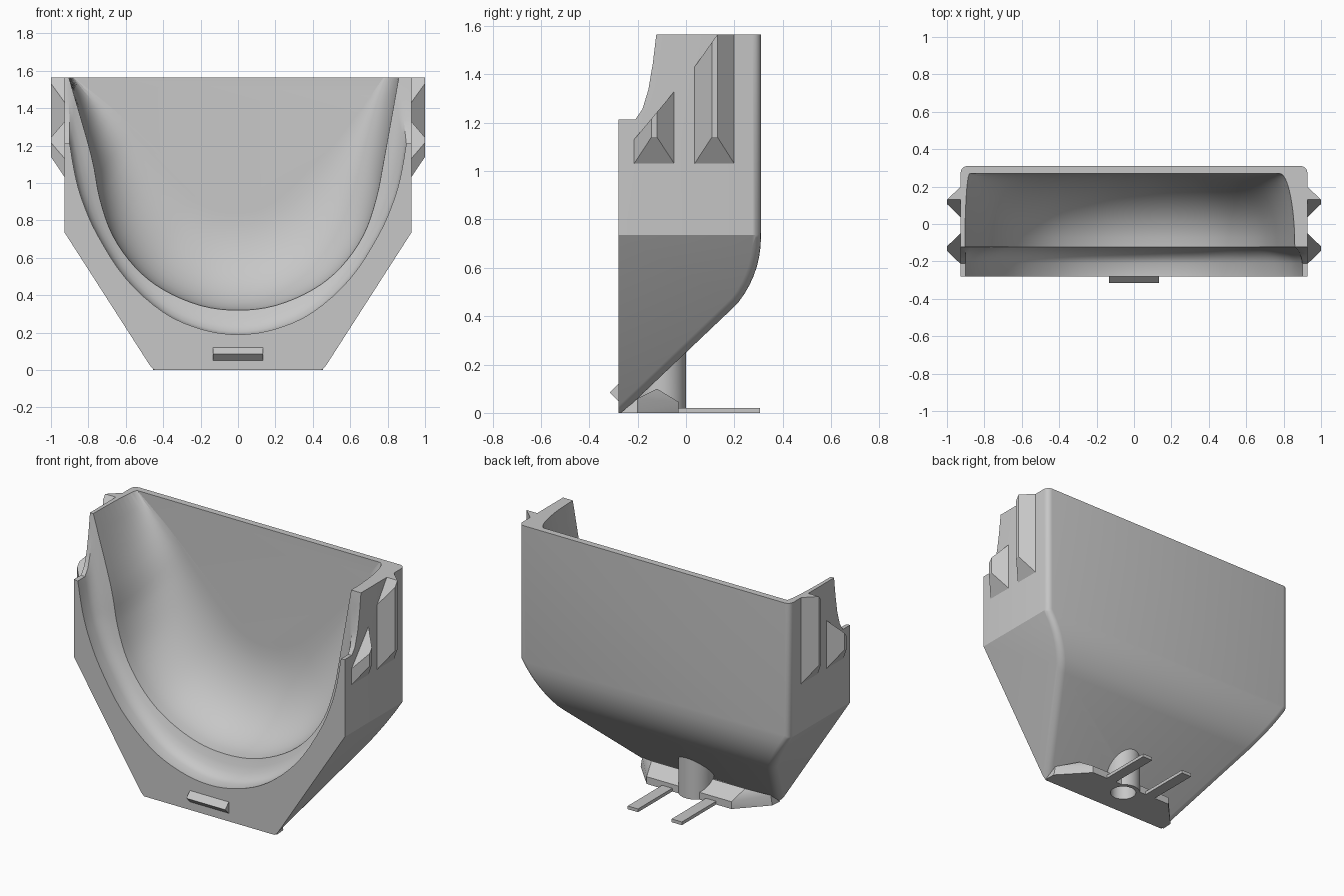
import bpy, bmesh, math
from mathutils import Vector

cube = bpy.data.objects.get("Cube")
if cube:
    bpy.data.objects.remove(cube)

grey = bpy.data.materials.new("plain grey")
grey.use_nodes = True
COLOUR = (0.57, 0.57, 0.57, 1)
grey.diffuse_color = COLOUR
grey.node_tree.nodes["Principled BSDF"].inputs["Base Color"].default_value = COLOUR

TOP, HALF, FRONT, BACK = 1.565, 0.927, -0.28, 0.31


def make(name, bm):
    bmesh.ops.recalc_face_normals(bm, faces=bm.faces)
    if bm.calc_volume(signed=True) < 0:
        bmesh.ops.reverse_faces(bm, faces=bm.faces)
    mesh = bpy.data.meshes.new(name)
    bm.to_mesh(mesh)
    bm.free()
    mesh.materials.append(grey)
    ob = bpy.data.objects.new(name, mesh)
    bpy.context.collection.objects.link(ob)
    return ob


def loft(sections):
    """Closed solid through matching loops of points."""
    bm = bmesh.new()
    rings = [[bm.verts.new(p) for p in s] for s in sections]
    n = len(rings[0])
    for a, b in zip(rings, rings[1:]):
        for i in range(n):
            j = (i + 1) % n
            bm.faces.new((a[i], a[j], b[j], b[i]))
    bm.faces.new(rings[0])
    bm.faces.new(rings[-1][::-1])
    return bm


def hull(points):
    """Closed convex solid with its flat faces merged."""
    bm = bmesh.new()
    for p in points:
        bm.verts.new(p)
    bmesh.ops.remove_doubles(bm, verts=bm.verts, dist=0.0005)
    bmesh.ops.convex_hull(bm, input=bm.verts[:])
    loose = [v for v in bm.verts if not v.link_faces]
    bmesh.ops.delete(bm, geom=loose, context="VERTS")
    bmesh.ops.dissolve_limit(bm, angle_limit=0.01, verts=bm.verts, edges=bm.edges)
    bmesh.ops.recalc_face_normals(bm, faces=bm.faces)
    return bm


def slice_off(bm, planes):
    """Remove what lies beyond each plane of a convex solid and close it."""
    for co, no in planes:
        bmesh.ops.bisect_plane(bm, geom=bm.verts[:] + bm.edges[:] + bm.faces[:],
                               clear_outer=True, plane_co=co, plane_no=no)
    points = [v.co.copy() for v in bm.verts]
    bm.free()
    return hull(points)


def volume(mesh):
    bm = bmesh.new()
    bm.from_mesh(mesh)
    v = bm.calc_volume(signed=True)
    bm.free()
    return v


def activate(ob):
    bpy.ops.object.select_all(action="DESELECT")
    ob.select_set(True)
    bpy.context.view_layer.objects.active = ob


def cut(ob, cutter):
    """Subtract the cutter, trying the next solver if nothing was removed."""
    activate(ob)
    whole = ob.data.copy()
    for solver in ("EXACT", "MANIFOLD", "FLOAT"):
        mod = ob.modifiers.new("cut", "BOOLEAN")
        mod.operation, mod.solver, mod.object = "DIFFERENCE", solver, cutter
        bpy.ops.object.modifier_apply(modifier=mod.name)
        if 0 < volume(ob.data) < volume(whole):
            break
        ob.data = whole.copy()


# Outer body: side profile with a rounded heel, sliced by the lower slants
profile = [(-0.6, TOP), (-0.6, -0.32), (0.19, 0.43)]
for k in range(1, 9):
    a = math.radians(44 * (1 - k / 8))
    profile.append((BACK - 0.43 * (1 - math.cos(a)), 0.725 - 0.43 * math.sin(a)))
profile.append((BACK, TOP))
bm = loft([[(x, y, z) for y, z in profile] for x in (-HALF, HALF)])
bm = slice_off(bm, [((s * HALF, 0, 0.735), (s * 0.735, 0, -0.472)) for s in (-1, 1)])
corners = []
for e in bm.edges:
    f, g = sorted((f.normal for f in e.link_faces), key=lambda n: abs(n.x))
    if abs(g.x) > 0.3 and abs(f.x) < 0.1 and f.y > 0.3:
        corners.append(e)
bmesh.ops.bevel(bm, geom=corners, offset=0.035, segments=4, profile=0.5,
                affect="EDGES", clamp_overlap=False)
bm = slice_off(bm, [((0, 0, 0), (0, 0, -1)), ((0, FRONT, 0), (0, -1, 0))])
body = make("scoop_body", bm)


# Bowl cutter: half outlines from the bottom centre to the rim
def smooth(points, steps=4):
    p = [Vector(q) for q in points]
    p = [Vector((-p[1].x, p[1].y))] + p + [2 * p[-1] - p[-2]]
    out = []
    for i in range(1, len(p) - 2):
        a, b, c, d = p[i - 1:i + 3]
        for k in range(steps):
            t = k / steps
            out.append(0.5 * (2 * b + (c - a) * t + (2 * a - 5 * b + 4 * c - d) * t ** 2
                              + (3 * b - a - 3 * c + d) * t ** 3))
    return out + [p[-2]]


def outline(points, ledge, widen=0.0):
    halves = []
    for side in (1, -1):
        extra = widen if side < 0 else 0
        half = smooth(points[:-1] + [(points[-1][0] + extra, points[-1][1])])
        half += [Vector((1.05, ledge)), Vector((1.05, 1.75))]
        halves.append([Vector((side * v.x, v.y)) for v in half])
    return halves[0] + halves[1][:0:-1]


lip = outline([(0, 0.19), (0.2, 0.22), (0.4, 0.31), (0.6, 0.49), (0.75, 0.72),
               (0.83, 0.9), (0.87, 1.04), (0.9, 1.21)], 1.225)
throat = outline([(0, 0.32), (0.2, 0.345), (0.4, 0.43), (0.55, 0.55), (0.67, 0.72),
                  (0.74, 0.92), (0.785, 1.15), (0.86, TOP + 0.002)], 1.58, 0.045)
rear = outline([(0, 0.84), (0.1, 0.85), (0.2, 0.9), (0.28, 0.97), (0.4, 1.09),
                (0.52, 1.22), (0.64, 1.37), (0.78, TOP + 0.002)], 1.58, 0.1)


def blend(a, b, t, y):
    return [(p.x + (q.x - p.x) * t, y, p.y + (q.y - p.y) * t) for p, q in zip(a, b)]


sections = [blend(lip, throat, t, y) for y, t in
            ((-0.4, 0), (-0.21, 0), (-0.18, 0.12), (-0.155, 0.35), (-0.137, 0.65), (-0.122, 1))]
for k in range(1, 13):
    a = math.radians(90 * k / 12)
    sections.append(blend(throat, rear, 1 - math.cos(a), -0.122 + 0.392 * math.sin(a)))
bm = loft(sections)
bmesh.ops.triangulate(bm, faces=bm.faces)
bowl = make("bowl_cutter", bm)
cut(body, bowl)

# Foot: low chamfered block reaching the sloped back
foot_corners = [(0.455, -0.27, 0), (0.45, -0.2, 0), (0.44, -0.2, 0.06), (0.32, -0.12, 0.1),
                (0.29, -0.03, 0.045), (0.29, -0.03, 0)]
foot = make("foot", hull([(s * x, y, z) for x, y, z in foot_corners for s in (-1, 1)]))


# Drain boss: round tube whose top follows the sloped back
def disc(radius, height):
    ring = []
    for k in range(40):
        a = math.tau * k / 40
        y = -0.1 + radius * math.sin(a)
        ring.append((radius * math.cos(a), y, height(y)))
    return ring


boss = make("drain_boss", loft([disc(0.1, lambda y: 0), disc(0.1, lambda y: 0.28 + 0.95 * y)]))
bore = make("bore_cutter", loft([disc(0.075, lambda y: -0.1), disc(0.075, lambda y: 0.12)]))
for part in (foot, boss, body):
    cut(part, bore)
for cutter in (bowl, bore):
    bpy.data.objects.remove(cutter)

# Two flat fingers behind the foot
for name, x in (("left_finger", 0.15), ("right_finger", -0.15)):
    make(name, loft([[(x + s * 0.035, y, z) for s, z in ((-1, 0), (1, 0), (1, 0.02), (-1, 0.02))]
                     for y in (-0.06, 0.305)]))

# Front catch
catch = [(FRONT + 0.01, 0.05), (FRONT, 0.05), (-0.315, 0.085), (FRONT, 0.12), (FRONT + 0.01, 0.12)]
make("front_catch", loft([[(x, y, z) for y, z in catch] for x in (-0.133, 0.133)]))


# Side ribs: ridged bars with a pyramid foot and a slanted top
def rib(name, side, ys, low, high, drop):
    base, ridge = side * (HALF - 0.001), side * 1.0
    plan = list(zip((base, ridge, ridge, base), ys))
    bottom = [(x, y, low + (0.11 if x == ridge else 0)) for x, y in plan]
    top = [(x, y, high) for x, y in plan]
    bm = slice_off(loft([bottom, top]),
                   [((0, ys[0], high - drop[1]), (0, -drop[1], drop[0]))])
    make(name, bm)


for label, side in (("left", 1), ("right", -1)):
    rib(label + "_rear_rib", side, (0.035, 0.107, 0.13, 0.2), 1.03, TOP, (0.095, 0.135))
    rib(label + "_front_rib", side, (-0.215, -0.143, -0.12, -0.048), 1.03, 1.33, (0.167, 0.2))

# Smooth shading on curved surfaces, sharp creases kept
for ob in bpy.context.collection.objects:
    if ob.type == "MESH" and grey.name in ob.data.materials:
        activate(ob)
        bpy.ops.object.shade_smooth_by_angle(angle=math.radians(30))
